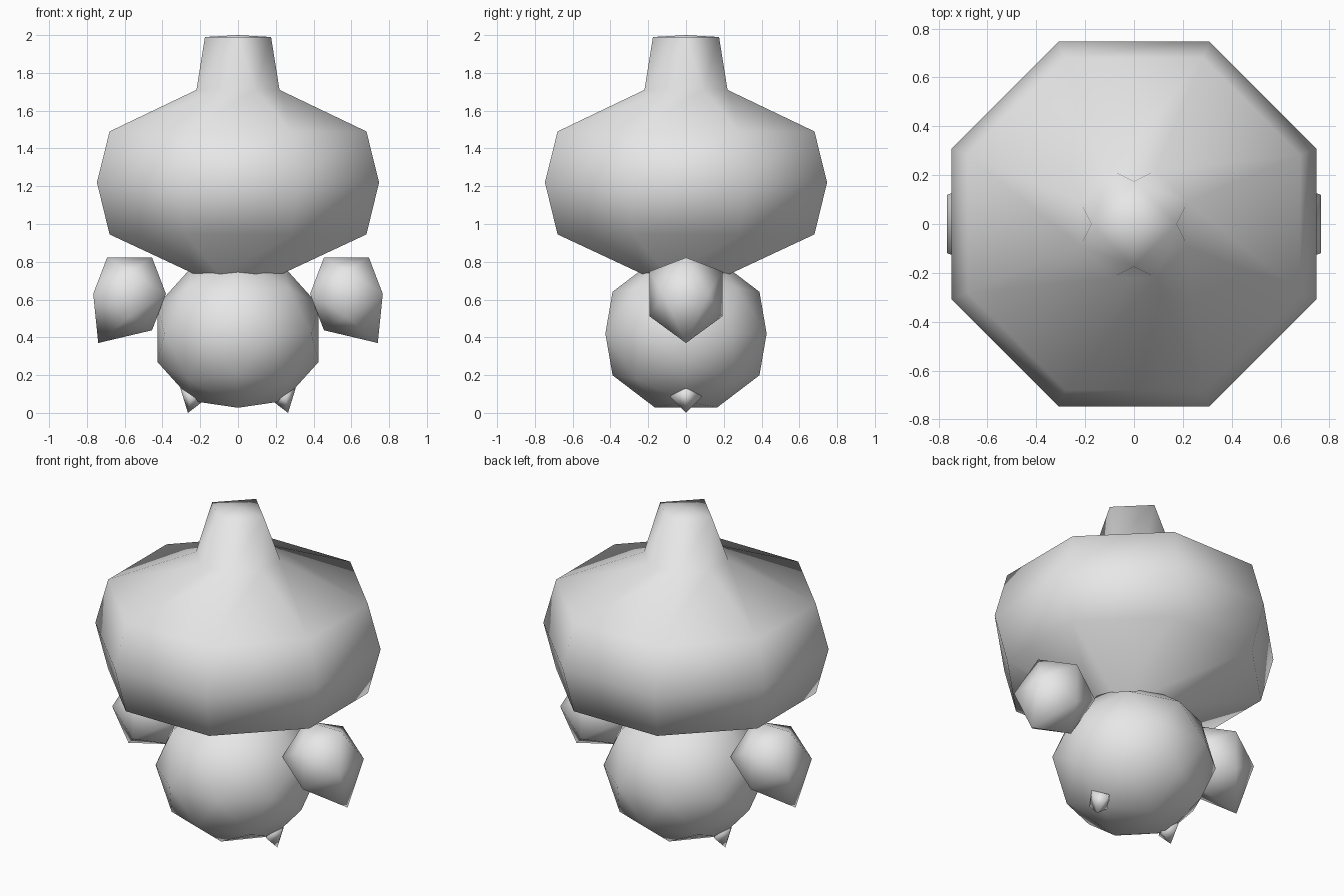
import bpy, bmesh, math
from mathutils import Vector

cube = bpy.data.objects.get("Cube")
if cube:
    bpy.data.objects.remove(cube)

PHI = (1 + math.sqrt(5)) / 2

# One plain grey for everything
grey = bpy.data.materials.new("light grey")
grey.use_nodes = True
grey.diffuse_color = (0.8, 0.8, 0.8, 1)
grey.node_tree.nodes["Principled BSDF"].inputs["Base Color"].default_value = (0.8, 0.8, 0.8, 1)


def finish(name, bm):
    bmesh.ops.recalc_face_normals(bm, faces=bm.faces)
    mesh = bpy.data.meshes.new(name)
    bm.to_mesh(mesh)
    bm.free()
    mesh.materials.append(grey)
    for p in mesh.polygons:
        p.use_smooth = True
    obj = bpy.data.objects.new(name, mesh)
    bpy.context.collection.objects.link(obj)
    return obj


def hull(points):
    bm = bmesh.new()
    for p in points:
        bm.verts.new(p)
    bmesh.ops.convex_hull(bm, input=bm.verts)
    return bm


def golden(a, b):
    """Corners of three crossed rectangles, one per axis plane."""
    pts = []
    for s in (-1, 1):
        for t in (-1, 1):
            pts += [Vector((0, s * a, t * b)), Vector((t * b, 0, s * a)),
                    Vector((s * a, t * b, 0))]
    return pts


# Head: stacked octagons with a four-cornered stem at each end
HEAD_Z = 1.22
bm = bmesh.new()


def octagon(z, apothem):
    r = apothem / math.cos(math.pi / 8)
    return [bm.verts.new((r * math.cos(a), r * math.sin(a), z))
            for a in (math.pi / 4 * (i - 0.5) for i in range(8))]


profile = [(-0.49, 0.22), (-0.275, 0.68), (0, 0.747), (0.27, 0.68), (0.49, 0.22)]
rings = [octagon(HEAD_Z + z, r) for z, r in profile]
for lo, hi in zip(rings, rings[1:]):
    for i in range(8):
        j = (i + 1) % 8
        bm.faces.new((lo[i], lo[j], hi[j], hi[i]))
for ring, side in ((rings[0], -1), (rings[-1], 1)):
    tip = bm.verts.new((0, 0, HEAD_Z + side * 0.78))
    stem = [bm.verts.new((0.175 * math.cos(a), 0.175 * math.sin(a), HEAD_Z + side * 0.77))
            for a in (math.pi / 2 * i for i in range(4))]
    for i in range(4):
        j = (i + 1) % 4
        a, b, c = ring[2 * i], ring[2 * i + 1], ring[(2 * i + 2) % 8]
        bm.faces.new((a, b, stem[i]))
        bm.faces.new((b, c, stem[j], stem[i]))
        bm.faces.new((stem[i], stem[j], tip))
finish("head", bm)

# Body: faceted ball of twelve five-sided fans, slightly squashed
corners = golden(1 / PHI, PHI) + [Vector((x, y, z)) for x in (-1, 1) for y in (-1, 1) for z in (-1, 1)]
centres = golden(PHI, 1)
body = []
for p in corners + centres:
    p = p.normalized() * 0.457
    body.append((p.x, p.y, p.z * 0.92 + 0.42))
finish("body", hull(body))

for side, label in ((1, "left"), (-1, "right")):
    # Arm: twenty-sided ball with its outer lower corner pulled down
    centre = Vector((0.574, 0, 0.63))
    bm = hull([p * 0.119 + centre for p in golden(PHI, 1)])
    corner = min(bm.verts, key=lambda v: v.co.z * 10 - v.co.x)
    corner.co = (0.74, 0, 0.37)
    for v in bm.verts:
        v.co.x *= side
    finish(label + "_arm", bm)

    # Foot: small spike under the body
    spike = [(0.265, 0, 0), (0.305, 0, 0.13), (0.18, 0, 0.065),
             (0.25, 0.085, 0.085), (0.25, -0.085, 0.085), (0.22, 0, 0.16)]
    finish(label + "_foot", hull([(x * side, y, z) for x, y, z in spike]))
